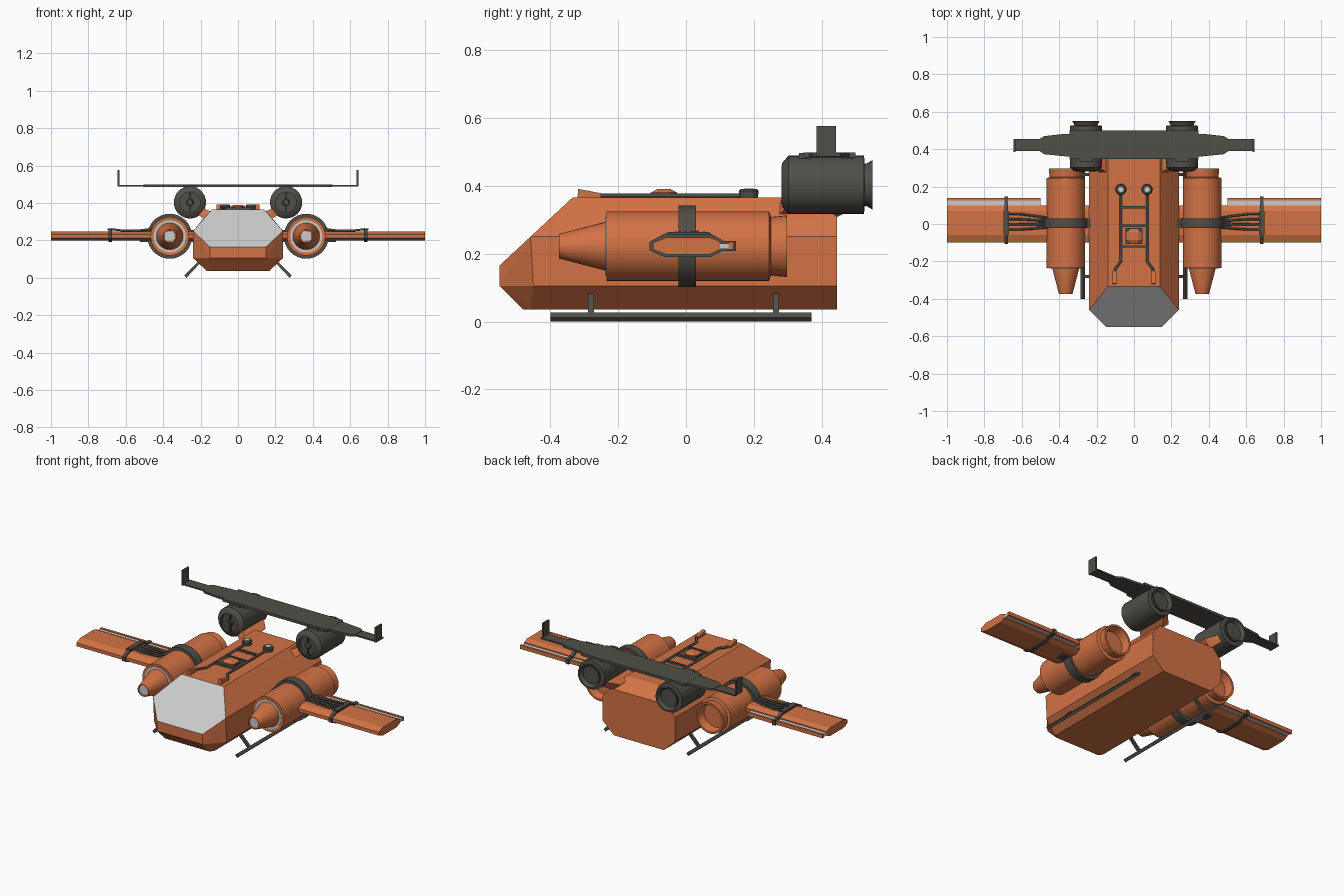
import bpy, bmesh, math
from mathutils import Vector

if "Cube" in bpy.data.objects:
    bpy.data.objects.remove(bpy.data.objects["Cube"])


def material(name, rgb):
    m = bpy.data.materials.new(name)
    m.diffuse_color = (*rgb, 1)
    m.use_nodes = True
    m.node_tree.nodes["Principled BSDF"].inputs["Base Color"].default_value = m.diffuse_color
    return m


ORANGE = material("orange_paint", (0.65, 0.17, 0.06))
DARK = material("dark_metal", (0.08, 0.077, 0.064))
LIGHT = material("light_grey", (0.55, 0.55, 0.55))


def finish(name, bm, mat, mirror=True, smooth=False):
    bmesh.ops.recalc_face_normals(bm, faces=bm.faces)
    me = bpy.data.meshes.new(name)
    bm.to_mesh(me)
    bm.free()
    me.materials.append(mat)
    ob = bpy.data.objects.new(name, me)
    bpy.context.collection.objects.link(ob)
    if smooth:
        me.shade_smooth()
        me.set_sharp_from_angle(angle=math.radians(30))
    if mirror:
        ob.modifiers.new("Mirror", 'MIRROR')
    return ob


def hull(name, pts, mat, mirror=True):
    bm = bmesh.new()
    for p in pts:
        bm.verts.new(p)
    res = bmesh.ops.convex_hull(bm, input=bm.verts)
    bmesh.ops.dissolve_limit(bm, angle_limit=0.01, verts=bm.verts, edges=bm.edges)
    return finish(name, bm, mat, mirror)


def box(name, x, y, z, mat, mirror=True):
    return hull(name, [(a, b, c) for a in x for b in y for c in z], mat, mirror)


def section_x(name, yz, x, mat):
    return hull(name, [(a, y, z) for a in x for y, z in yz], mat)


def plan(name, xy, z, mat, mirror=False):
    return hull(name, [(s * x, y, c) for x, y in xy for c in z for s in (-1, 1)], mat, mirror)


def lathe(name, profile, cx, cz, mat, n=32):
    # profile of (radius, y) turned about a lengthwise axis
    bm = bmesh.new()
    rings = [[bm.verts.new((cx + r * math.cos(t), y, cz + r * math.sin(t)))
              for t in (2 * math.pi * i / n for i in range(n))] for r, y in profile]
    for a, b in zip(rings, rings[1:]):
        for i in range(n):
            j = (i + 1) % n
            bm.faces.new((a[i], a[j], b[j], b[i]))
    bmesh.ops.remove_doubles(bm, verts=bm.verts, dist=1e-5)
    return finish(name, bm, mat, True, True)


def tube(name, pts, r, mat, mirror=True):
    cu = bpy.data.curves.new(name, 'CURVE')
    cu.dimensions = '3D'
    cu.bevel_depth = r
    cu.bevel_resolution = 1
    cu.use_fill_caps = True
    sp = cu.splines.new('POLY')
    sp.points.add(len(pts) - 1)
    for p, co in zip(sp.points, pts):
        p.co = (*co, 1)
    cu.materials.append(mat)
    ob = bpy.data.objects.new(name, cu)
    bpy.context.collection.objects.link(ob)
    if mirror:
        ob.modifiers.new("Mirror", 'MIRROR')


# Fuselage with the windscreen as its sloping front face
half = [(0.14, -0.335, 0.365), (0.24, -0.4586, 0.25), (0.15, -0.55, 0.165),
        (0.15, -0.55, 0.105), (0.24, -0.45, 0.105), (0.145, -0.48, 0.035), (0.165, -0.46, 0.035),
        (0.165, 0.445, 0.035), (0.24, 0.445, 0.105), (0.24, 0.445, 0.25),
        (0.19, 0.445, 0.31), (0.14, 0.36, 0.365)]
body = hull("fuselage", [(s * x, y, z) for x, y, z in half for s in (-1, 1)], ORANGE, False)
body.data.materials.append(LIGHT)
for f in body.data.polygons:
    if f.normal.y < -0.5 and f.normal.z > 0.5 and abs(f.normal.x) < 0.1:
        f.material_index = 1

# Side engines
EX, EZ = 0.365, 0.222
lathe("side_engine", [(0, -0.23), (0.075, -0.23), (0.085, -0.235), (0.103, -0.235), (0.103, 0.245),
                      (0.086, 0.25), (0.091, 0.298), (0.08, 0.298), (0.07, 0.25), (0, 0.25)], EX, EZ, ORANGE)
lathe("side_engine_cone", [(0.072, -0.22), (0.072, -0.237), (0.036, -0.375), (0.03, -0.375),
                           (0.028, -0.365), (0, -0.365)], EX, EZ, ORANGE)
lathe("side_engine_cone_tip", [(0, -0.37), (0.029, -0.37)], EX, EZ, LIGHT)
lathe("side_engine_front_ring", [(0.07, -0.237), (0.086, -0.237), (0.086, -0.23)], EX, EZ, LIGHT)
lathe("side_engine_band", [(0.1, -0.022), (0.12, -0.022), (0.12, 0.03), (0.1, 0.03)], EX, EZ, DARK)
box("side_engine_strut", (0.22, 0.28), (-0.02, 0.028), (0.19, 0.255), DARK)

# Main wings with trailing flap, strap and cables
wing = [(-0.098, 0.232), (-0.058, 0.248), (0.07, 0.248), (0.1, 0.236),
        (0.1, 0.212), (0.07, 0.198), (-0.058, 0.198), (-0.098, 0.212)]
section_x("wing", wing, (0.2, 1.0), ORANGE)
box("flap_hinge", (0.5, 0.998), (0.09, 0.128), (0.214, 0.23), LIGHT)
box("flap_edge", (0.5, 1.0), (0.126, 0.14), (0.212, 0.234), ORANGE)
strap = [(-0.107, 0.235), (-0.063, 0.259), (0.073, 0.259), (0.107, 0.24),
         (0.107, 0.208), (0.073, 0.19), (-0.063, 0.19), (-0.107, 0.21)]
section_x("wing_strap", strap, (0.673, 0.693), DARK)
box("wing_strap_tail", (0.673, 0.693), (0.1, 0.147), (0.208, 0.238), DARK)
box("cable_clamp", (0.668, 0.698), (-0.055, 0.07), (0.255, 0.264), DARK)
box("cable_socket", (0.455, 0.525), (-0.022, 0.03), (0.19, 0.256), DARK)
for i in range(4):
    y = -0.03 + 0.028 * i
    tube("wing_cable", [(0.46, 0.6 * y, 0.262), (0.53, 0.8 * y, 0.253),
                        (0.62, y, 0.253), (0.68, y, 0.26)], 0.006, DARK)

# Upper rear engines and their pylons
UX, UZ = 0.257, 0.403
lathe("rear_engine", [(0, 0.3), (0.055, 0.3), (0.055, 0.282), (0.065, 0.284), (0.086, 0.302),
                      (0.086, 0.525), (0.062, 0.527), (0.064, 0.535), (0.073, 0.55), (0.064, 0.55),
                      (0.052, 0.53), (0, 0.53)], UX, UZ, DARK)
lathe("rear_engine_front_disc", [(0, 0.288), (0.015, 0.29), (0.02, 0.302)], UX, UZ, DARK, 16)
box("rear_engine_front_bar", (UX - 0.004, UX + 0.004), (0.288, 0.302), (UZ - 0.055, UZ + 0.055), DARK)
low = [(0.125, 0.345), (0.17, 0.305)]
high = [(0.195, 0.375), (0.22, 0.345)]
hull("rear_engine_pylon", [(x, y, z) for x, z in low for y in (0.265, 0.44)]
     + [(x, y, z) for x, z in high for y in (0.305, 0.515)], ORANGE)

# Stepped tail wing with tip fins
plan("tail_wing_centre", [(0.345, 0.347), (0.345, 0.5)], (0.484, 0.499), DARK)
plan("tail_wing_middle", [(0.37, 0.362), (0.39, 0.373), (0.48, 0.373), (0.505, 0.39),
                          (0.505, 0.455), (0.48, 0.47), (0.39, 0.47), (0.37, 0.482)], (0.485, 0.498), DARK)
plan("tail_wing_tip", [(0.643, 0.39), (0.643, 0.455)], (0.487, 0.495), DARK)
box("tail_fin", (0.633, 0.643), (0.385, 0.443), (0.487, 0.577), DARK)
for y in (0.35, 0.475):
    box("tail_wing_bracket", (UX - 0.035, UX + 0.035), (y - 0.017, y + 0.017), (0.47, 0.497), DARK)

# Landing skids
d = 0.0085
skid = [(0.274, 0.0), (0.286, 0.012), (0.274, 0.026), (0.261, 0.014)]
hull("skid", [(x, y, z) for x, z in skid for y in (-0.4, 0.37)], DARK)
for y in (-0.28, 0.265):
    leg = [(0.205, 0.075), (0.215, 0.085), (0.278, 0.02), (0.268, 0.01)]
    hull("skid_strut", [(x, b, z) for x, z in leg for b in (y - d, y + d)], DARK)

# Roof rails, ladder rungs, knobs and hatch
tube("roof_rail", [(0.07, 0.19, 0.371), (0.07, -0.2, 0.371), (0.1, -0.24, 0.371),
                   (0.105, -0.31, 0.371)], 0.007, DARK)
for y in (0.09, -0.01, -0.12):
    box("roof_rung", (-0.07, 0.07), (y - 0.006, y + 0.006), (0.364, 0.377), DARK, False)
lathe_knob = [(0.027, 0.362), (0.029, 0.385), (0.024, 0.391), (0.014, 0.391)]
for nm, prof, m in (("roof_knob", lathe_knob, DARK), ("roof_knob_cap", [(0.015, 0.385), (0.014, 0.392), (0, 0.392)], LIGHT)):
    k = lathe(nm, [(r, -h) for r, h in prof], 0, 0, m, 16)
    for v in k.data.vertices:
        x, y, z = v.co
        v.co = Vector((x + 0.07, 0.185 + z, -y))
box("hatch_frame", (-0.046, 0.046), (-0.108, -0.022), (0.36, 0.374), DARK, False)
o = [(0.02, -0.104), (0.04, -0.085), (0.04, -0.045), (0.02, -0.026)]
hull("hatch", [(s * x, y, 0.365) for x, y in o for s in (-1, 1)]
     + [(s * x, y, 0.38) for x, y in o for s in (-1, 1)]
     + [(s * 0.022, y, 0.39) for y in (-0.085, -0.045) for s in (-1, 1)], ORANGE, False)
hull("rail_foot", [(x, y, z) for x in (0.093, 0.115)
                   for y, z in ((-0.32, 0.362), (-0.318, 0.391), (-0.25, 0.378), (-0.25, 0.362))], ORANGE)
